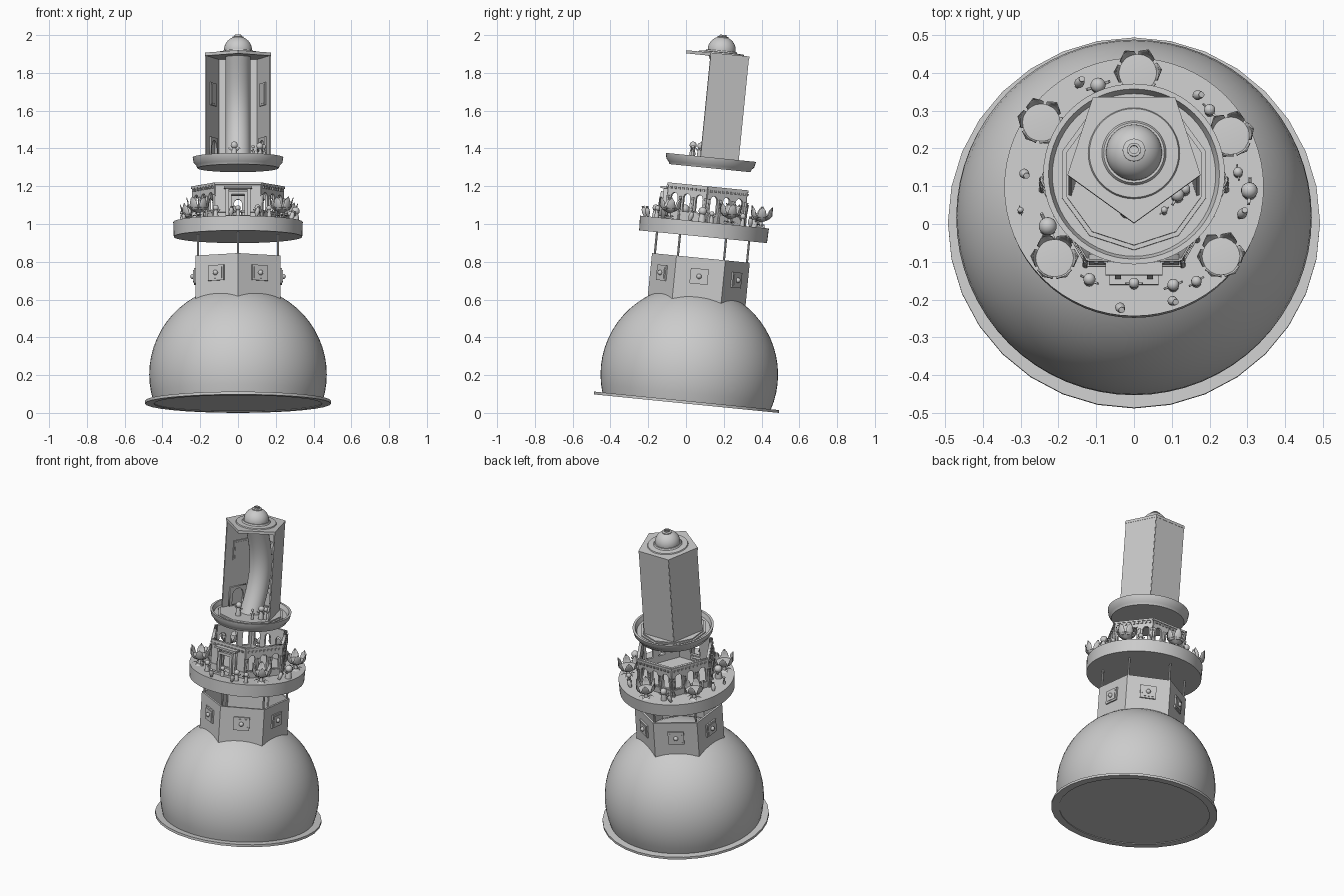
import bpy, bmesh, math, random
from math import sin, cos, pi, radians
from mathutils import Matrix, Vector

if "Cube" in bpy.data.objects:
    bpy.data.objects.remove(bpy.data.objects["Cube"])

random.seed(4)
# the whole model leans backwards; parts are built upright and tilted on finish
TILT = Matrix.Translation((0, 0.002, 0.049)) @ Matrix.Rotation(radians(-5.7), 4, 'X')


def finish(name, bm, smooth=True):
    bmesh.ops.remove_doubles(bm, verts=bm.verts, dist=1e-5)
    me = bpy.data.meshes.new(name)
    bm.to_mesh(me)
    bm.free()
    if smooth:
        me.shade_smooth()
        me.set_sharp_from_angle(angle=radians(35))
    ob = bpy.data.objects.new(name, me)
    ob.matrix_world = TILT
    bpy.context.collection.objects.link(ob)
    return ob


def lathe(bm, profile, n=48, m=Matrix(), rot=0.0):
    rings = [[bm.verts.new(m @ Vector((r * cos(rot + 2 * pi * i / n), r * sin(rot + 2 * pi * i / n), z)))
              for i in range(n)] if r > 1e-6 else [bm.verts.new(m @ Vector((0, 0, z)))] for r, z in profile]
    for a, b in zip(rings, rings[1:]):
        for i in range(n):
            j = (i + 1) % n
            f = [a[i % len(a)], a[j % len(a)], b[j % len(b)], b[i % len(b)]]
            f = list(dict.fromkeys(f))
            if len(f) > 2:
                bm.faces.new(f)


def turned(name, profile, n=48, rot=0.0, smooth=True):
    bm = bmesh.new()
    lathe(bm, profile, n, rot=rot)
    return finish(name, bm, smooth)


def box(bm, size, m):
    bmesh.ops.create_cube(bm, size=1, matrix=m @ Matrix.Diagonal((*size, 1)))


def facing(a, d, w, x=0.0):
    """Frame on a wall: X along it, Y up, Z outward at angle a, distance d."""
    o = Vector((cos(a), sin(a), 0)) * d + Vector((-sin(a), cos(a), 0)) * x
    return Matrix(((-sin(a), 0, cos(a), o.x), (cos(a), 0, sin(a), o.y), (0, 1, 0, w), (0, 0, 0, 1)))


def cutout_mesh(loops, depth):
    """Flat panel with holes, from filled 2D outlines."""
    cu = bpy.data.curves.new("panel_outline", 'CURVE')
    cu.dimensions, cu.fill_mode, cu.extrude = '2D', 'BOTH', depth / 2
    for pts in loops:
        s = cu.splines.new('POLY')
        s.points.add(len(pts) - 1)
        for p, (x, y) in zip(s.points, pts):
            p.co = (x, y, 0, 1)
        s.use_cyclic_u = True
    ob = bpy.data.objects.new("panel_outline", cu)
    me = bpy.data.meshes.new_from_object(ob)
    bpy.data.objects.remove(ob)
    return me


def stamp(bm, me, m):
    old = set(bm.verts)
    bm.from_mesh(me)
    bmesh.ops.transform(bm, matrix=m, verts=[v for v in bm.verts if v not in old])


def arch(x, w, y0, y1):
    r = w / 2
    return [(x - r, y0), (x + r, y0)] + [(x + r * cos(t * pi / 8), y1 - r + r * sin(t * pi / 8)) for t in range(9)]


def rect(x, w, y0, y1):
    return [(x - w / 2, y0), (x + w / 2, y0), (x + w / 2, y1), (x - w / 2, y1)]


# base plate and big dome
turned("base_plate", [(0, .004), (.445, .004), (.445, 0), (.492, 0), (.492, .015), (0, .015)], 32)
turned("big_dome", [(.47 * cos(radians(a)), .155 + .47 * sin(radians(a))) for a in range(-18, 91, 6)], 64)

# hexagonal drum, open on top
turned("hex_drum", [(.26, .5), (.26, .775), (.245, .775), (.245, .5), (.26, .5)], 6, pi / 6, False)
bm = bmesh.new()
for k in range(6):
    f = facing(k * pi / 3, .225, .677)
    box(bm, (.095, .082, .018), f)
    box(bm, (.072, .06, .024), f)
    bmesh.ops.create_uvsphere(bm, u_segments=12, v_segments=8, radius=.014,
                              matrix=f @ Matrix.Translation((0, 0, .014)))
finish("drum_plaques", bm)

# thin posts carrying the balcony
bm = bmesh.new()
for k in range(6):
    a = pi / 6 + k * pi / 3
    lathe(bm, [(.006, .6), (.006, .9)], 10, Matrix.Translation((.245 * cos(a), .245 * sin(a), 0)))
finish("balcony_posts", bm)
turned("balcony", [(0, .888), (.34, .888), (.343, .966), (0, .966)], 64)

# hexagonal pavilion with arched openings
wall = cutout_mesh([rect(0, .238, 0, .19)] + [arch(x, .042, .045, .14) for x in (-.077, 0, .077)], .014)
front = cutout_mesh([rect(0, .238, 0, .19), rect(0, .07, .005, .12)], .014)
bm = bmesh.new()
trim = bmesh.new()
for k in range(6):
    a = -pi / 2 + k * pi / 3
    stamp(bm, wall if k else front, facing(a, .205, .966))
    box(trim, (.246, .012, .016), facing(a, .208, 1.149))
    box(trim, (.246, .01, .016), facing(a, .208, 1.002))
    for i in range(9):
        box(trim, (.012, .012, .012), facing(a, .213, 1.132, -.1 + i * .025))
    if k:
        for x in (-.115, -.0385, .0385, .115):
            lathe(trim, [(.009, .966), (.007, .975), (.006, 1.08), (.009, 1.09)], 10,
                  Matrix.Translation(facing(a, .214, 0, x).translation))
finish("pavilion_walls", bm, False)
finish("pavilion_trim", trim)

# nested door frames on the front
bm = bmesh.new()
for w, h, d, z in ((.13, .165, .02, .222), (.1, .14, .02, .236)):
    stamp(bm, cutout_mesh([rect(0, w, 0, h), rect(0, w - .03, -.001 + .004, h - .016)], d), facing(-pi / 2, z, .966))
box(bm, (.15, .012, .045), facing(-pi / 2, .228, 1.128))
box(bm, (.13, .012, .05), facing(-pi / 2, .235, .972))
finish("door_frame", bm, False)

# lotus flowers round the balcony
PETAL = [(.012, .04, .006), (.04, .043, .02), (.056, .062, .024), (.058, .085, .018), (.064, .108, .001)]
petals, cores = bmesh.new(), bmesh.new()
for x, y in ((.01, .297), (-.245, .165), (.255, .13), (.23, -.19), (-.21, -.195)):
    o = Matrix.Translation((x, y, .966))
    lathe(cores, [(0, 0), (.03, 0), (.012, .008), (.008, .03), (.03, .04), (.05, .055), (.05, .06), (0, .064)], 20, o)
    for k in range(6):
        m = o @ Matrix.Rotation(k * pi / 3 + x * 5, 4, 'Z')
        rows = [[petals.verts.new(m @ Vector((r - .18 * abs(s) * h, s * h, z + abs(s) * .004)))
                 for s in (-1, -.5, 0, .5, 1)] for r, z, h in PETAL]
        for p, q in zip(rows, rows[1:]):
            for i in range(4):
                petals.faces.new((p[i], p[i + 1], q[i + 1], q[i]))
        m2 = m @ Matrix.Rotation(.5, 4, 'Z')
        leaf = [m2 @ Vector(c) for c in ((.006, 0, .008), (.025, -.008, .018), (.045, 0, .008), (.025, .008, .018))]
        cores.faces.new([cores.verts.new(c) for c in leaf])
sol = finish("lotus_petals", petals).modifiers.new("thickness", 'SOLIDIFY')
sol.thickness = .002
finish("lotus_cores", cores)


# little standing figures and vases
def figure(bm, x, y, w, r, h):
    o = Matrix.Translation((x, y, w))
    lathe(bm, [(0, 0), (r * .9, 0), (r * .8, h * .3), (r * .6, h * .55), (r * .35, h * .68), (0, h * .7)], 12, o)
    bmesh.ops.create_uvsphere(bm, u_segments=14, v_segments=10, radius=r,
                              matrix=o @ Matrix.Translation((0, 0, h - r)))
    a = math.atan2(y, x) + pi / 2
    for s in (-1, 1):
        arm = Matrix.Translation((x + s * r * cos(a), y + s * r * sin(a), w + h * .5)) @ \
            Matrix.Rotation(a, 4, 'Z') @ Matrix.Rotation(s * .9, 4, 'Y')
        box(bm, (r * .35, r * .35, r * 1.5), arm)


bm = bmesh.new()
for x, y, r in ((-.095, .265, .02), (.2, .2, .015), (.275, .035, .013), (.305, -.015, .022), (-.19, -.2, .012),
                (-.228, -.11, .024), (-.3, -.065, .008), (-.118, -.25, .016), (.104, -.265, .016),
                (.165, -.255, .014), (0, -.26, .014)):
    figure(bm, x, y, .966, r, .035 + r * 2)
finish("balcony_figures", bm)
bm = bmesh.new()
for x, y in ((.16, .243), (-.295, .04), (.28, -.08), (.095, -.3), (-.04, -.315), (-.15, .268)):
    m = Matrix.Translation((x, y, .966)) @ Matrix.Rotation(random.uniform(0, 6), 4, 'Z') @ \
        Matrix.Rotation(.35, 4, 'X')
    lathe(bm, [(0, 0), (.007, .002), (.013, .022), (.011, .04), (.006, .048), (.008, .055), (0, .056)], 14, m)
finish("balcony_vases", bm)

# floating dish with stepped floor
turned("upper_dish", [(0, 1.253), (.215, 1.253), (.222, 1.268), (.234, 1.28), (.24, 1.31), (.226, 1.31),
                      (.216, 1.285), (0, 1.285)], 56)
for i, (r, z) in enumerate(((.2, 1.293), (.188, 1.301))):
    turned("floor_step_%d" % (i + 1), [(0, 1.28), (r, 1.28), (r, z), (0, z)], 10, pi / 10, False)

# pentagonal tower, open at its two front sides
R5, A5 = .183, .183 * cos(pi / 5)
S5 = 2 * R5 * sin(pi / 5)
bm, panels = bmesh.new(), bmesh.new()
for k in (-1, 0, 1):
    a = pi / 2 + k * 2 * pi / 5
    box(bm, (S5 - .004, .565, .008), facing(a, A5 - .004, 1.5675))
    box(panels, (.1, .12, .008), facing(a, A5 - .01, 1.65))
    box(panels, (.08, .1, .012), facing(a, A5 - .01, 1.65))
    stamp(panels, cutout_mesh([rect(0, .12, 0, .12), arch(0, .08, .005, .105)], .01), facing(a, A5 - .012, 1.3))
finish("tower_walls", bm, False)
finish("tower_inner_panels", panels, False)
turned("tower_cap", [(0, 1.845), (R5 + .002, 1.845), (R5 + .002, 1.862), (0, 1.862)], 5, -pi / 2, False)

# bowed column inside the tower
bm = bmesh.new()
rings = []
for i in range(17):
    t = i / 16
    c = Vector((0, .075 * sin(pi * t), 1.29 + .556 * t))
    rings.append([bm.verts.new(c + Vector((.066 * cos(2 * pi * j / 28), .066 * sin(2 * pi * j / 28), 0)))
                  for j in range(28)])
for p, q in zip(rings, rings[1:]):
    for j in range(28):
        bm.faces.new((p[j], p[(j + 1) % 28], q[(j + 1) % 28], q[j]))
finish("bowed_column", bm)

bm = bmesh.new()
for x, y, r in ((.115, -.06, .018), (.135, -.045, .014), (-.02, -.1, .019), (.08, -.1, .009)):
    figure(bm, x, y, 1.3, r, .05 + r * 1.8)
finish("tower_figures", bm)

# small crowning dome with finial
turned("cap_disc", [(0, 1.86), (.122, 1.86), (.118, 1.868), (.085, 1.87), (.08, 1.878), (0, 1.878)], 48)
turned("top_dome", [(.074 * cos(radians(a)), 1.883 + .07 * sin(radians(a))) for a in range(-12, 91, 6)], 40)
turned("finial", [(.03, 1.945), (.03, 1.952), (.018, 1.955), (.018, 1.962), (.011, 1.962), (.011, 1.953),
                  (0, 1.953)], 24)
